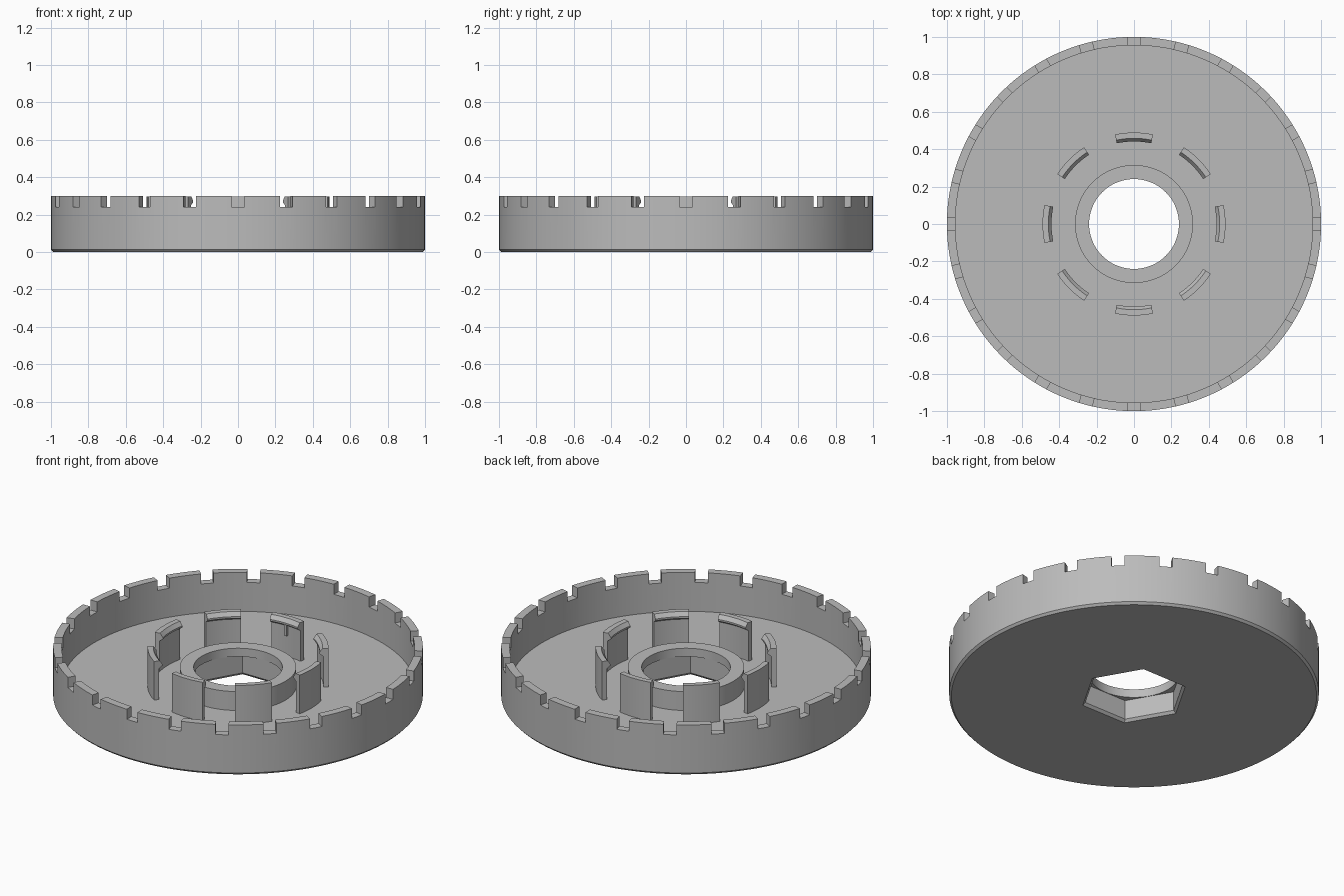
import bpy, bmesh, math
from mathutils import Matrix, Vector

cube = bpy.data.objects.get("Cube")
if cube:
    bpy.data.objects.remove(cube, do_unlink=True)

grey = bpy.data.materials.new("plain grey")
grey.use_nodes = True
colour = (0.5, 0.5, 0.5, 1)
grey.diffuse_color = colour
grey.node_tree.nodes["Principled BSDF"].inputs["Base Color"].default_value = colour


def make_object(name, bm):
    bmesh.ops.recalc_face_normals(bm, faces=bm.faces)
    mesh = bpy.data.meshes.new(name)
    bm.to_mesh(mesh)
    bm.free()
    mesh.materials.append(grey)
    obj = bpy.data.objects.new(name, mesh)
    bpy.context.collection.objects.link(obj)
    return obj


def activate(obj):
    bpy.ops.object.select_all(action='DESELECT')
    obj.select_set(True)
    bpy.context.view_layer.objects.active = obj


def smooth(obj):
    activate(obj)
    bpy.ops.object.shade_smooth_by_angle(angle=math.radians(25))


def sweep(profile, start, end, steps):
    """Turn a closed (radius, z) profile around z; a full turn is closed up."""
    bm = bmesh.new()
    full = abs(end - start) > 359
    rings = []
    for i in range(steps if full else steps + 1):
        a = math.radians(start + (end - start) * i / steps)
        rings.append([bm.verts.new((r * math.cos(a), r * math.sin(a), z))
                      for r, z in profile])
    n = len(profile)
    for i in range(steps):
        a, b = rings[i], rings[(i + 1) % len(rings)]
        for j in range(n):
            k = (j + 1) % n
            bm.faces.new((a[j], b[j], b[k], a[k]))
    if not full:
        bm.faces.new(rings[0])
        bm.faces.new(rings[-1])
    return bm


def cut(obj, cutter):
    mod = obj.modifiers.new("cut", 'BOOLEAN')
    mod.operation = 'DIFFERENCE'
    mod.solver = 'EXACT'
    mod.object = cutter
    activate(obj)
    bpy.ops.object.modifier_apply(modifier=mod.name)
    bpy.data.objects.remove(cutter, do_unlink=True)


# Dish with rim, floor and raised hub
FLOOR, TOP = 0.067, 0.3
dish = make_object("dish", sweep(
    [(0.24, 0), (0.988, 0), (1, 0.013), (1, TOP), (0.955, TOP), (0.955, FLOOR),
     (0.315, FLOOR), (0.315, 0.18), (0.24, 0.18)], 0, 360, 144))

# Notches around the rim
bm = bmesh.new()
for i in range(24):
    spin = Matrix.Rotation(math.radians(15 * i), 4, 'Z')
    box = Matrix.Translation((1, 0, 0.34)) @ Matrix.Diagonal((0.2, 0.07, 0.2, 1))
    bmesh.ops.create_cube(bm, size=1, matrix=spin @ box)
cut(dish, make_object("notch_cutter", bm))

# Hexagonal socket with chamfered mouth under the hub
bm = bmesh.new()
loops = [[bm.verts.new((r * math.cos(math.radians(60 * i)),
                        r * math.sin(math.radians(60 * i)), z)) for i in range(6)]
         for r, z in ((0.305, -0.01), (0.28, 0.015), (0.28, 0.13))]
for low, high in zip(loops, loops[1:]):
    for i in range(6):
        j = (i + 1) % 6
        bm.faces.new((low[i], low[j], high[j], high[i]))
bm.faces.new(loops[0])
bm.faces.new(loops[-1])
cut(dish, make_object("socket_cutter", bm))
smooth(dish)

# Ring of curved snap clips with inward hooks
clip_profile = [(0.462, FLOOR - 0.01), (0.489, FLOOR - 0.01), (0.489, TOP - 0.002),
                (0.458, TOP - 0.002), (0.441, 0.275), (0.441, 0.265), (0.462, 0.25)]
for i in range(8):
    smooth(make_object(f"clip_{i + 1}",
                       sweep(clip_profile, 45 * i - 12, 45 * i + 12, 10)))

# Small rib beneath the hook of the rear clip
bm = bmesh.new()
bmesh.ops.create_cube(bm, size=1, matrix=Matrix.Translation((0, 0.455, 0.23))
                      @ Matrix.Diagonal((0.016, 0.02, 0.07, 1)))
make_object("clip_rib", bm)
